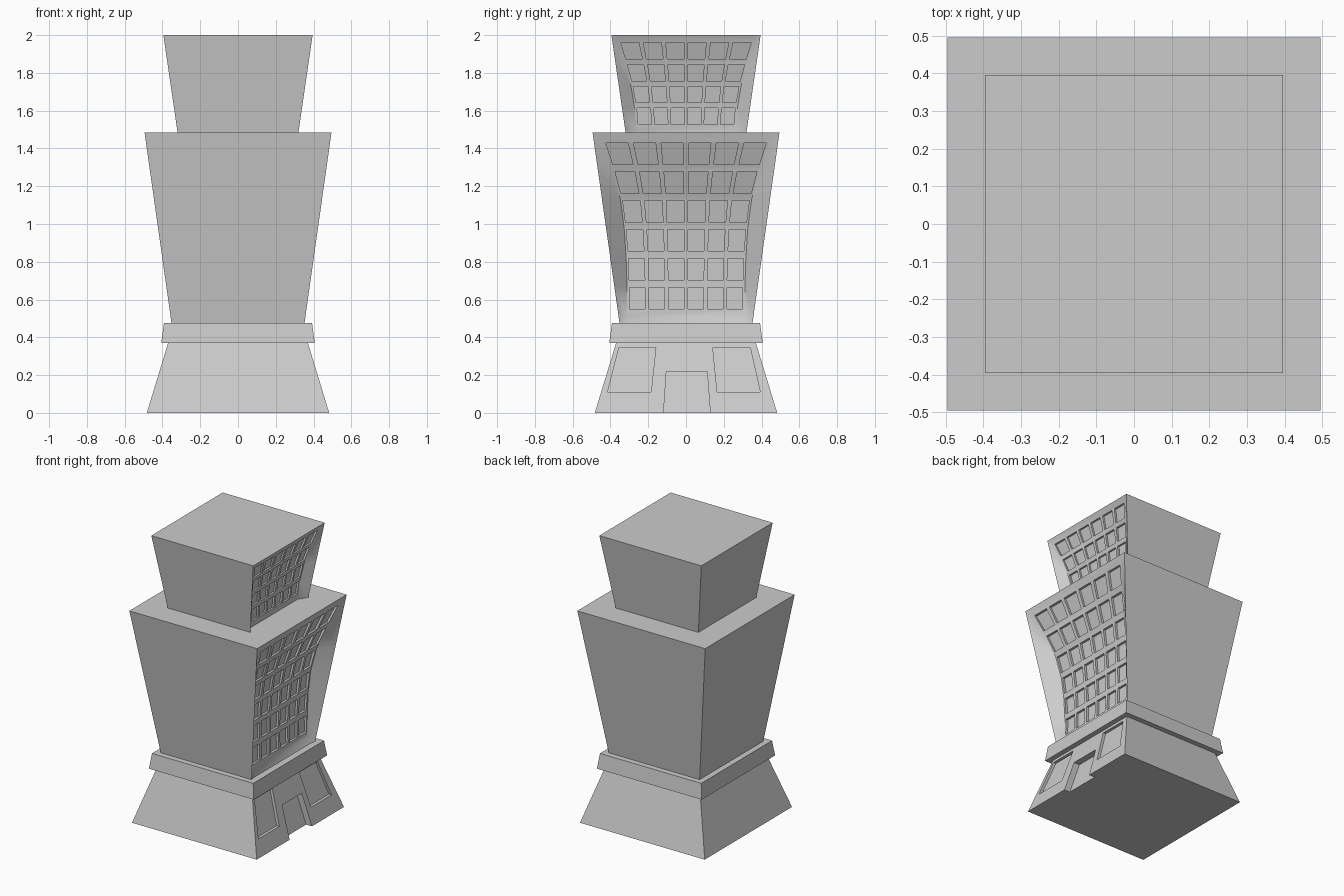
import bpy, bmesh, math

if "Cube" in bpy.data.objects:
    bpy.data.objects.remove(bpy.data.objects["Cube"])


def make_mesh(name, bm):
    bmesh.ops.recalc_face_normals(bm, faces=bm.faces[:])
    me = bpy.data.meshes.new(name)
    bm.to_mesh(me)
    bm.free()
    ob = bpy.data.objects.new(name, me)
    bpy.context.collection.objects.link(ob)
    return ob


def loft(bm, a, b):
    """Closed prism between two quads."""
    va = [bm.verts.new(p) for p in a]
    vb = [bm.verts.new(p) for p in b]
    bm.faces.new(va)
    bm.faces.new(vb)
    for i in range(4):
        j = (i + 1) % 4
        bm.faces.new((va[i], va[j], vb[j], vb[i]))


def line(z0, h0, z1, h1):
    return lambda z: h0 + (h1 - h0) * (z - z0) / (z1 - z0)


def block(name, z0, h0, z1, h1):
    """Square frustum with half-width h0 at z0 and h1 at z1."""
    bm = bmesh.new()
    signs = [(-1, -1), (1, -1), (1, 1), (-1, 1)]
    loft(bm, [(h0 * x, h0 * y, z0) for x, y in signs],
         [(h1 * x, h1 * y, z1) for x, y in signs])
    return make_mesh(name, bm), line(z0, h0, z1, h1)


def hollow_block(name, z0, h0, z1, h1, levels, foot):
    """Frustum whose +x wall sinks to depth x over half-width g.
    levels: (z, x, g) from the top down; foot: (x, g) at the bottom edge."""
    half = line(z0, h0, z1, h1)
    rows = [(z1, h1, levels[0][2])] + levels + [(z0, *foot)]
    bm = bmesh.new()
    grid = []
    for z, x, g in rows:
        h = half(z)
        grid.append([bm.verts.new(p) for p in
                     [(h, -h, z), (x, -g, z), (x, g, z), (h, h, z)]])
    back = [[bm.verts.new((-h, s * h, z)) for s in (-1, 1)]
            for z, h in ((z1, h1), (z0, h0))]
    for a, b in zip(grid, grid[1:]):
        for i in range(3):
            bm.faces.new((a[i], a[i + 1], b[i + 1], b[i]))
    bm.faces.new(grid[0] + [back[0][1], back[0][0]])
    bm.faces.new(grid[-1] + [back[1][1], back[1][0]])
    bm.faces.new([r[0] for r in grid] + [back[1][0], back[0][0]])
    bm.faces.new([r[3] for r in grid] + [back[1][1], back[0][1]])
    bm.faces.new((back[0][0], back[0][1], back[1][1], back[1][0]))

    def wall(z):
        for (za, xa, _), (zb, xb, _) in zip(rows, rows[1:]):
            if z >= zb - 1e-6:
                return line(zb, xb, za, xa)(z)
        return foot[0]
    return make_mesh(name, bm), wall


def recess(ob, wall, quads, depth):
    """Sink (y, z) quads into the +x wall."""
    bm = bmesh.new()
    for quad in quads:
        loft(bm, [(wall(z) - depth, y, z) for y, z in quad],
             [(wall(z) + 0.04, y, z) for y, z in quad])
    cutter = make_mesh("recess_cutter", bm)
    cutter.hide_render = True
    mod = ob.modifiers.new("recesses", 'BOOLEAN')
    mod.operation = 'DIFFERENCE'
    mod.solver = 'EXACT'
    mod.object = cutter
    bpy.context.view_layer.objects.active = ob
    bpy.ops.object.modifier_apply(modifier=mod.name)
    bpy.data.objects.remove(cutter)


def window_grid(top, pitch, height, halves, cols=6, gap=0.2):
    """Rows of windows; halves lists the grid half-width at each row line."""
    quads = []
    for r in range(len(halves) - 1):
        zt = top - r * pitch - 0.004
        zb = zt - height
        ht = halves[r]
        hb = ht + (halves[r + 1] - ht) * height / pitch
        span = cols - gap
        for c in range(cols):
            u0 = 2 * c / span - 1
            u1 = 2 * (c + 1 - gap) / span - 1
            quads.append([(u0 * hb, zb), (u1 * hb, zb), (u1 * ht, zt), (u0 * ht, zt)])
    return quads


def windowed_tower(name, shape, top, pitch, height, halves, depths, foot, depth):
    levels = [(top - i * pitch, x, g + 0.012)
              for i, (g, x) in enumerate(zip(halves, depths))]
    ob, wall = hollow_block(name, *shape, levels, foot)
    recess(ob, wall, window_grid(top, pitch, height, halves), depth)
    # smooth only the gently curving wall
    bpy.ops.object.select_all(action='DESELECT')
    ob.select_set(True)
    bpy.context.view_layer.objects.active = ob
    bpy.ops.object.shade_smooth_by_angle(angle=math.radians(35))


# Flared base with doorway and two display windows
base, wall = block("base", 0, 0.483, 0.37, 0.37)
recess(base, wall, [[(-0.122, -0.05), (0.132, -0.05), (0.112, 0.22), (-0.104, 0.22)]], 0.045)
recess(base, wall, [[(-0.415, 0.11), (-0.185, 0.11), (-0.16, 0.345), (-0.355, 0.345)],
                    [(0.393, 0.11), (0.165, 0.11), (0.142, 0.345), (0.34, 0.345)]], 0.02)

# Ledge above the base
block("ledge", 0.37, 0.406, 0.475, 0.392)

# Main tower widening upward, its window wall curving inward
windowed_tower("tower", (0.475, 0.352, 1.485, 0.495), 1.434, 0.153, 0.115,
               [0.425, 0.375, 0.335, 0.315, 0.305, 0.3, 0.3],
               [0.478, 0.42, 0.365, 0.335, 0.322, 0.318, 0.322],
               (0.345, 0.312), 0.016)

# Upper storey with the same curved window wall
windowed_tower("upper_tower", (1.485, 0.32, 2.0, 0.395), 1.965, 0.116, 0.087,
               [0.345, 0.31, 0.28, 0.26, 0.25],
               [0.376, 0.338, 0.308, 0.29, 0.28],
               (0.28, 0.26), 0.013)
